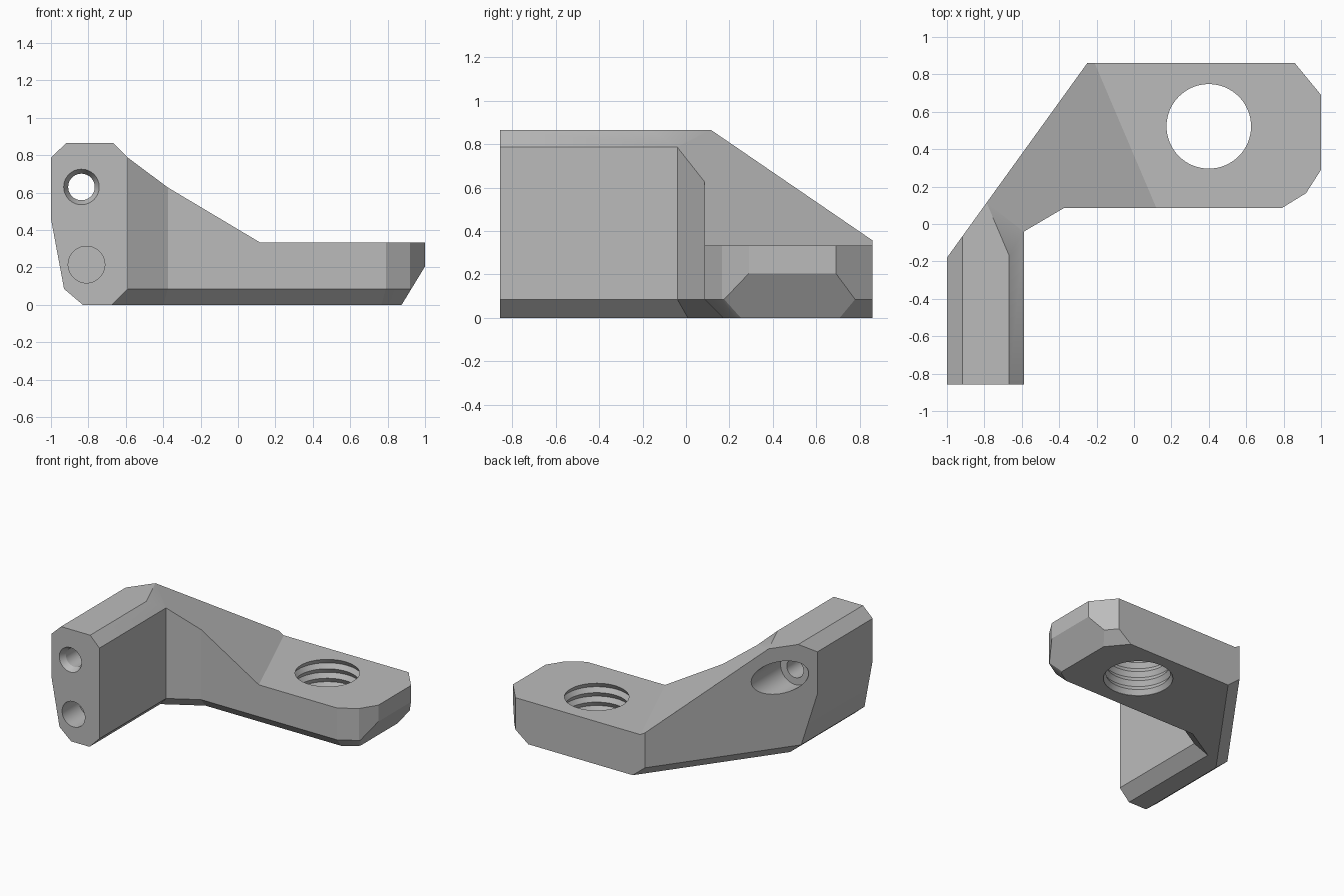
import bpy, bmesh, math
from mathutils import Vector as V, Matrix

if "Cube" in bpy.data.objects:
    bpy.data.objects.remove(bpy.data.objects["Cube"])

grey = bpy.data.materials.new("plain grey")
grey.diffuse_color = (0.5, 0.5, 0.5, 1)
grey.use_nodes = True
grey.node_tree.nodes["Principled BSDF"].inputs["Base Color"].default_value = grey.diffuse_color


def make(name, bm):
    bmesh.ops.recalc_face_normals(bm, faces=bm.faces[:])
    me = bpy.data.meshes.new(name)
    bm.to_mesh(me)
    bm.free()
    me.materials.append(grey)
    ob = bpy.data.objects.new(name, me)
    bpy.context.collection.objects.link(ob)
    return ob


def loft(bm, rings):
    rows = [[bm.verts.new(p) for p in r] for r in rings]
    n = len(rows[0])
    for a, b in zip(rows, rows[1:]):
        for i in range(n):
            bm.faces.new((a[i], a[(i + 1) % n], b[(i + 1) % n], b[i]))
    bm.faces.new(rows[0][::-1])
    bm.faces.new(rows[-1])


def lathe(name, profile, centre, along_y=False, n=64):
    """Solid of revolution from (radius, distance) pairs along z or y."""
    bm = bmesh.new()
    loft(bm, [[(r * math.cos(k * math.tau / n), r * math.sin(k * math.tau / n), t)
               for k in range(n)] for r, t in profile])
    rot = Matrix.Rotation(-math.pi / 2, 4, 'X') if along_y else Matrix()
    bm.transform(Matrix.Translation(centre) @ rot)
    return make(name, bm)


def inset(pts, dist):
    """Mitred inset of a counter-clockwise outline, one distance per edge."""
    out, n = [], len(pts)
    for i in range(n):
        a, b, c = V(pts[i - 1]), V(pts[i]), V(pts[(i + 1) % n])
        d1, d2 = (b - a).normalized(), (c - b).normalized()
        p = b + V((-d1.y, d1.x)) * dist[i - 1]
        q = b + V((-d2.y, d2.x)) * dist[i]
        t = (q - p).cross(d2) / d1.cross(d2)
        out.append(p + d1 * t)
    return out


# Bracket body: plan outline with a chamfered lower edge
outline = [(-1, -.857), (-.588, -.857), (-.588, -.04), (-.375, .085), (.79, .085),
           (.92, .165), (1, .29), (1, .69), (.86, .86), (-.25, .86), (-1, -.18)]
c = .085
low = inset(outline, [0, c, c, c, c, c, 0, c, 0, c, 0])
bm = bmesh.new()
loft(bm, [[(p[0], p[1], z) for p in ring]
          for ring, z in ((low, 0), (outline, c), (outline, .866))])

# Straight plane cuts: end undercut, leaning side, lower and upper side chamfers
for (x1, z1), (x2, z2) in [((.875, 0), (1, .205)), ((-1, .46), (-.93, .085)),
                           ((-.93, .085), (-.83, 0)), ((-.917, .866), (-1, .787))]:
    res = bmesh.ops.bisect_plane(bm, geom=bm.verts[:] + bm.edges[:] + bm.faces[:],
                                 plane_co=(x1, 0, z1), plane_no=(z2 - z1, 0, x1 - x2),
                                 clear_outer=True)
    cut = [e for e in res['geom_cut'] if isinstance(e, bmesh.types.BMEdge) and e.is_boundary]
    bmesh.ops.edgeloop_fill(bm, edges=cut)
body = make("bracket", bm)

# Wedge above the sloped web and the flat pad
ridge, u = V((-.33, .775, 0)).normalized(), V((.775, .33, 0)).normalized()
origin = V((.12, .085, .332))
bm = bmesh.new()
loft(bm, [[origin + u * a + V((0, 0, h)) + ridge * s
           for a, h in ((0, 0), (2, 0), (2, 2), (-2, 2), (-2, 1.296))] for s in (-2, 2)])
cutters = [make("slope_cutter", bm)]

# Upper inner chamfer of the arm
bm = bmesh.new()
loft(bm, [[(x, y, z) for x, z in ((-.767, .966), (-.488, .687), (-.488, .966))]
          for y in (-1, -.04)])
cutters.append(make("arm_chamfer_cutter", bm))

# Threaded pad hole
thread = [(.247 if k % 2 else .226, -.033 + k * .0365) for k in range(12)]
cutters.append(lathe("thread_cutter", thread, (.4, .522, 0)))
# Screw hole: flared front, through bore, wide rear counterbore
cutters.append(lathe("screw_cutter", [(.12, -.91), (.095, -.857), (.071, -.81), (.071, -.14),
                                      (.125, -.14), (.125, .6)], (-.837, 0, .63), True, 48))
# Blind pocket
cutters.append(lathe("pocket_cutter", [(.098, -.95), (.098, -.65)], (-.81, 0, .215), True, 48))

bpy.context.view_layer.objects.active = body
body.select_set(True)
for ob in cutters:
    ob.hide_render = True
    m = body.modifiers.new(ob.name, 'BOOLEAN')
    m.operation, m.solver, m.object = 'DIFFERENCE', 'EXACT', ob
    bpy.ops.object.modifier_apply(modifier=m.name)
    bpy.data.objects.remove(ob)
bpy.ops.object.shade_smooth_by_angle(angle=math.radians(20))
